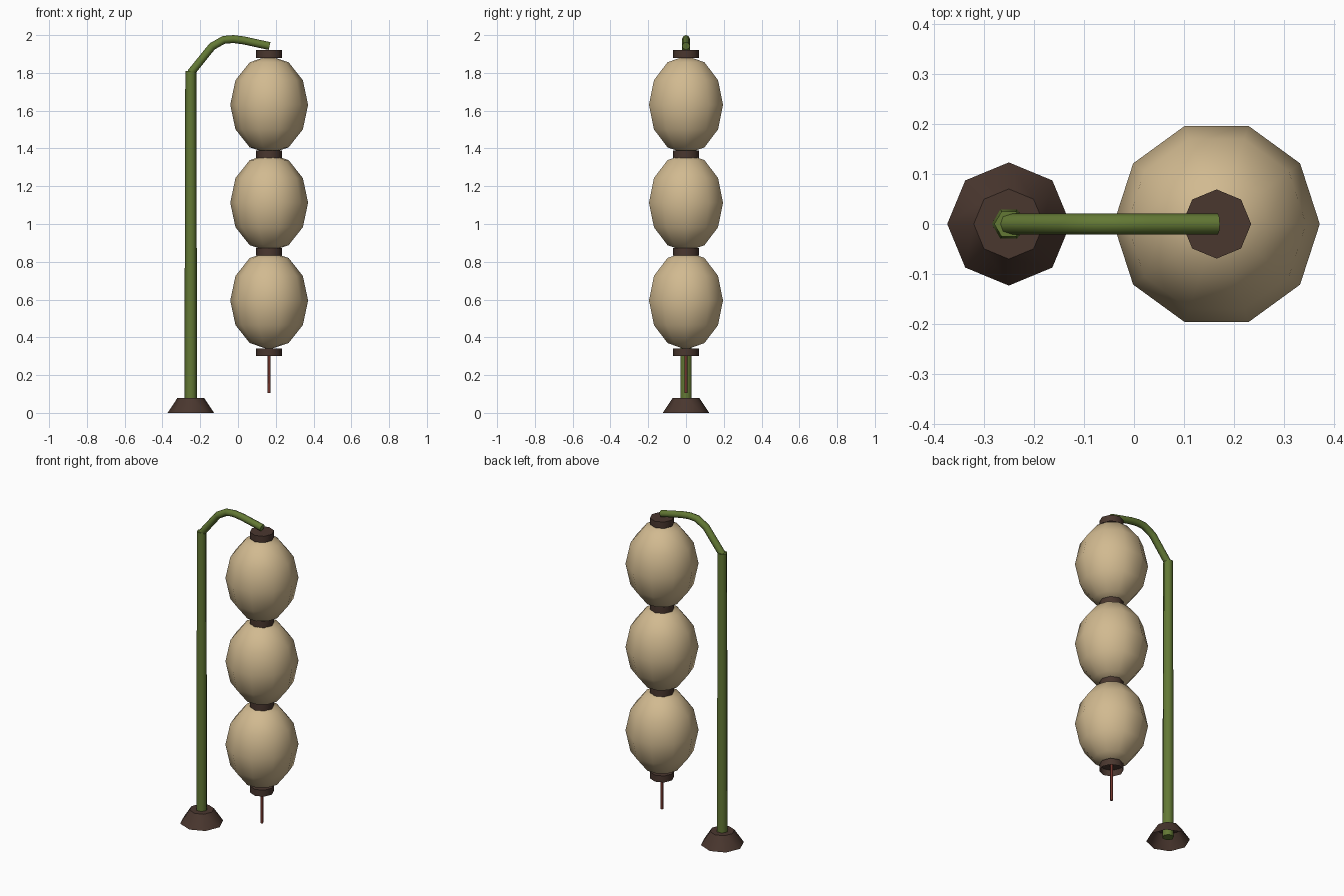
import bpy
import bmesh
import math
from mathutils import Matrix

old = bpy.data.objects.get("Cube")
if old:
    bpy.data.objects.remove(old, do_unlink=True)


def material(name, rgb):
    mat = bpy.data.materials.new(name)
    mat.use_nodes = True
    mat.diffuse_color = (*rgb, 1)
    mat.node_tree.nodes["Principled BSDF"].inputs["Base Color"].default_value = (*rgb, 1)
    return mat


paper = material("cream paper", (0.64, 0.49, 0.28))
wood = material("dark brown wood", (0.068, 0.038, 0.028))
bamboo = material("bamboo green", (0.125, 0.19, 0.035))
cord_red = material("red cord", (0.17, 0.035, 0.025))


def finish(name, bm, mat, smooth_angle):
    mesh = bpy.data.meshes.new(name)
    bm.to_mesh(mesh)
    bm.free()
    mesh.materials.append(mat)
    obj = bpy.data.objects.new(name, mesh)
    bpy.context.collection.objects.link(obj)
    bpy.ops.object.select_all(action='DESELECT')
    obj.select_set(True)
    bpy.context.view_layer.objects.active = obj
    bpy.ops.object.shade_smooth_by_angle(angle=math.radians(smooth_angle))
    return obj


def post(name, x, z0, z1, r0, r1, sides, mat, open_bottom=False, smooth_angle=50):
    """Upright tapered prism with a corner on the x axis."""
    bm = bmesh.new()
    bmesh.ops.create_cone(bm, cap_ends=True, segments=sides, radius1=r0, radius2=r1,
                          depth=z1 - z0)
    bmesh.ops.rotate(bm, verts=bm.verts, matrix=Matrix.Rotation(math.pi / 2, 3, 'Z'))
    bmesh.ops.translate(bm, verts=bm.verts, vec=(x, 0, (z0 + z1) / 2))
    if open_bottom:
        bm.normal_update()
        under = [f for f in bm.faces if f.normal.z < -0.99]
        bmesh.ops.delete(bm, geom=under, context='FACES_ONLY')
    return finish(name, bm, mat, smooth_angle)


POLE_X, LANTERN_X = -0.25, 0.165

# Stand and pole
post("base", POLE_X, 0, 0.08, 0.123, 0.07, 8, wood, open_bottom=True)
post("pole", POLE_X, 0.02, 1.81, 0.034, 0.029, 6, bamboo, smooth_angle=62)

# Bent arm
curve = bpy.data.curves.new("arm", 'CURVE')
curve.dimensions = '3D'
curve.bevel_depth = 0.021
curve.bevel_resolution = 2
curve.use_fill_caps = True
path = [(POLE_X, 1.80), (-0.137, 1.94), (-0.075, 1.975), (-0.025, 1.979), (0.03, 1.972),
        (LANTERN_X + 0.002, 1.942)]
spline = curve.splines.new('POLY')
spline.points.add(len(path) - 1)
for point, (x, z) in zip(spline.points, path):
    point.co = (x, 0, z, 1)
spline.use_smooth = True
curve.materials.append(bamboo)
bpy.context.collection.objects.link(bpy.data.objects.new("arm", curve))

# Three paper lanterns
for i, label in enumerate(("lower", "middle", "upper")):
    bm = bmesh.new()
    bmesh.ops.create_uvsphere(bm, u_segments=10, v_segments=6, radius=1)
    bmesh.ops.rotate(bm, verts=bm.verts, matrix=Matrix.Rotation(math.pi / 2, 3, 'Z'))
    # Turn so that a corner lies on +x
    corner = max(bm.verts, key=lambda v: v.co.x)
    turn = -math.atan2(corner.co.y, corner.co.x)
    bmesh.ops.rotate(bm, verts=bm.verts, matrix=Matrix.Rotation(turn, 3, 'Z'))
    bmesh.ops.scale(bm, verts=bm.verts, vec=(0.206, 0.206, 0.26))
    bmesh.ops.translate(bm, verts=bm.verts, vec=(LANTERN_X, 0, 0.595 + 0.518 * i))
    finish(label + "_lantern", bm, paper, 60)

# Wooden collars between and at the ends of the lanterns
collars = (("bottom_collar", 0.32), ("lower_collar", 0.852),
           ("upper_collar", 1.37), ("top_collar", 1.90))
for name, z in collars:
    post(name, LANTERN_X, z - 0.02, z + 0.02, 0.069, 0.069, 8, wood, open_bottom=True)

# Hanging cord
post("cord", LANTERN_X, 0.105, 0.345, 0.008, 0.008, 6, cord_red, smooth_angle=62)
